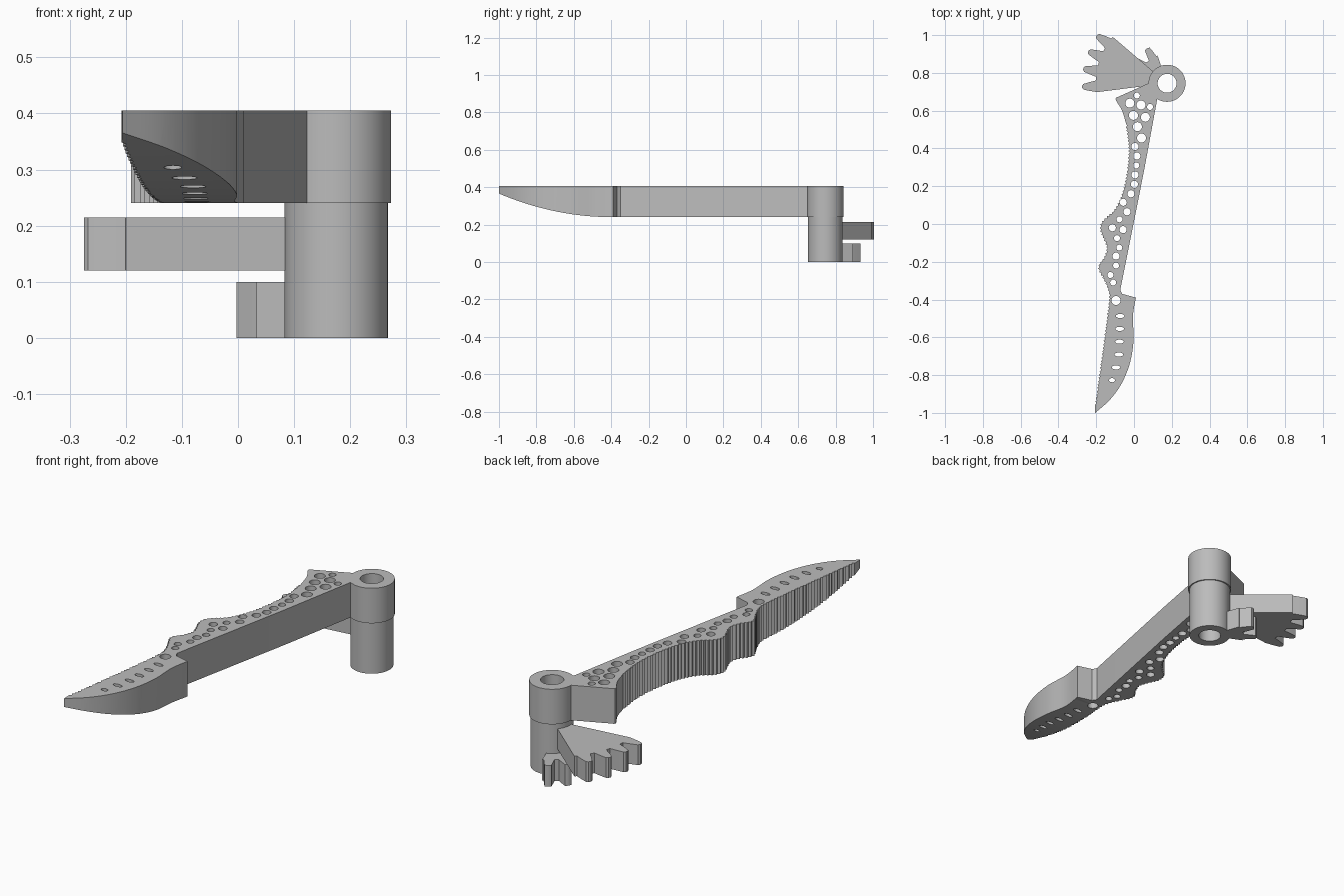
import bpy
import bmesh
import math
from mathutils import Vector

default_cube = bpy.data.objects.get("Cube")
if default_cube:
    bpy.data.objects.remove(default_cube, do_unlink=True)

# One plain grey for everything
GREY = (0.5, 0.5, 0.5, 1.0)
grey = bpy.data.materials.new("plain grey")
grey.use_nodes = True
grey.diffuse_color = GREY
grey.node_tree.nodes["Principled BSDF"].inputs["Base Color"].default_value = GREY

HUB = Vector((0.175, 0.745))
HUB_RADIUS, BORE_RADIUS, TUBE_RADIUS = 0.098, 0.05, 0.092
ARM_BOTTOM, ARM_TOP = 0.24, 0.405


def polar(center, radius, degrees):
    angle = math.radians(degrees)
    return Vector((center[0] + radius * math.cos(angle), center[1] + radius * math.sin(angle)))


def arc(center, radius, start, end, steps):
    return [polar(center, radius, start + (end - start) * i / steps) for i in range(steps + 1)]


def ellipse(center, rx, ry, sides):
    turns = [math.tau * i / sides for i in range(sides)]
    return [Vector((center[0] + rx * math.cos(t), center[1] + ry * math.sin(t))) for t in turns]


def smooth_path(points, steps=12):
    """Catmull-Rom path through the given points."""
    pts = [Vector(p) for p in points]
    pts = [pts[0]] + pts + [pts[-1]]
    path = []
    for a, b, c, d in zip(pts, pts[1:], pts[2:], pts[3:]):
        for i in range(steps):
            t = i / steps
            path.append(0.5 * (2 * b + (c - a) * t + (2 * a - 5 * b + 4 * c - d) * t ** 2
                               + (3 * b - a - 3 * c + d) * t ** 3))
    return path + [pts[-1]]


def serrate(path, step, depth):
    """Walk along the path in even steps, pushing every other point sideways."""
    result, travelled = [path[0]], 0.0
    for a, b in zip(path, path[1:]):
        travelled += (b - a).length
        if travelled >= step:
            travelled -= step
            side = (b - a).orthogonal().normalized()
            sign = 1 if len(result) % 2 else -1
            result.append(b + side * depth * sign)
    return result


def extrude_outline(name, loops, low, high):
    """Fill closed loops (inner ones become holes) and extrude them from low to high."""
    curve = bpy.data.curves.new(name, 'CURVE')
    curve.dimensions, curve.fill_mode = '2D', 'BOTH'
    curve.extrude = (high - low) / 2
    for loop in loops:
        spline = curve.splines.new('POLY')
        spline.points.add(len(loop) - 1)
        for point, co in zip(spline.points, loop):
            point.co = (co[0], co[1], 0, 1)
        spline.use_cyclic_u = True
    obj = bpy.data.objects.new(name, curve)
    bpy.context.collection.objects.link(obj)
    obj.location.z = (low + high) / 2
    select(obj)
    bpy.ops.object.convert(target='MESH')
    obj = bpy.context.view_layer.objects.active
    bm = bmesh.new()
    bm.from_mesh(obj.data)
    bmesh.ops.remove_doubles(bm, verts=bm.verts, dist=0.00001)
    bmesh.ops.recalc_face_normals(bm, faces=bm.faces)
    bm.to_mesh(obj.data)
    bm.free()
    obj.data.materials.clear()
    obj.data.materials.append(grey)
    return obj


def select(obj):
    bpy.ops.object.select_all(action='DESELECT')
    obj.select_set(True)
    bpy.context.view_layer.objects.active = obj


def finish(obj):
    select(obj)
    bpy.ops.object.shade_smooth_by_angle(angle=math.radians(30))


# Arm outline: hub arc, wavy serrated back edge, curved belly, straight inner edge
hub_arc = arc(HUB, HUB_RADIUS, -122, 180, 60)
shoulder = smooth_path([(-0.08, 0.675), (-0.097, 0.66), (-0.063, 0.6), (-0.042, 0.53)], 6)
back_edge = smooth_path([
    (-0.042, 0.53), (-0.026, 0.4), (-0.037, 0.265), (-0.063, 0.153), (-0.105, 0.07),
    (-0.16, 0.02), (-0.177, -0.03), (-0.143, -0.12), (-0.155, -0.175), (-0.187, -0.23),
    (-0.16, -0.29), (-0.135, -0.35), (-0.132, -0.42), (-0.165, -0.68), (-0.204, -0.96)], 60)
belly = smooth_path([
    (-0.206, -1), (-0.127, -0.93), (-0.063, -0.84), (-0.02, -0.73),
    (-0.002, -0.61), (-0.006, -0.49), (0.01, -0.39)], 6)
inner_edge = [(-0.062, -0.37), (-0.073, -0.35), (0.052, 0.276)]
outline = hub_arc + shoulder[:-1] + serrate(back_edge, 0.009, 0.004) + belly + inner_edge

# Round lightening holes, grouped by radius
round_holes = {
    0.016: [(0.015, 0.68), (0.085, 0.62), (0.012, 0.31), (-0.077, 0.025), (-0.09, -0.075),
            (-0.078, -0.125), (-0.095, -0.22), (-0.125, -0.27), (-0.11, -0.31)],
    0.019: [(0.005, 0.41), (0.005, 0.26), (0.002, 0.21), (-0.057, 0.115), (-0.037, 0.065),
            (-0.115, -0.02), (-0.058, -0.03), (-0.095, -0.17), (0.015, 0.36), (-0.016, 0.16)],
    0.024: [(-0.022, 0.64), (0.037, 0.63), (-0.003, 0.575), (0.06, 0.565), (0.018, 0.515),
            (0.04, 0.455), (-0.095, -0.405)],
}
loops = [outline, ellipse(HUB, BORE_RADIUS, BORE_RADIUS, 48)]
for radius, centers in round_holes.items():
    loops += [ellipse(c, radius, radius, 20) for c in centers]

# Row of flat slots down the blade
slot_x = [-0.073, -0.075, -0.077, -0.08, -0.095, -0.116]
for i, x in enumerate(slot_x):
    width = 0.016 if i == len(slot_x) - 1 else 0.023
    loops.append(ellipse((x, -0.487 - 0.068 * i), width, 0.011, 16))
arm = extrude_outline("arm_with_blade", loops, ARM_BOTTOM, ARM_TOP)

# Curved underside of the blade, cut away with a hidden prism
steps = 24
under_curve = [(-0.4 - 0.62 * i / steps, ARM_BOTTOM + 0.134 * (i / steps) ** 2)
               for i in range(steps + 1)]
cutter = extrude_outline("underside_cutter", [under_curve + [(-1.02, 0.1), (-0.4, 0.1)]], -0.5, 0.5)
cutter.rotation_euler = (math.pi / 2, 0, math.pi / 2)
cutter.hide_render = True
cut = arm.modifiers.new("underside", 'BOOLEAN')
cut.operation, cut.solver, cut.object = 'DIFFERENCE', 'EXACT', cutter
select(arm)
bpy.ops.object.modifier_apply(modifier=cut.name)
bpy.data.objects.remove(cutter, do_unlink=True)
finish(arm)

# Hollow pivot tube under the hub
tube = extrude_outline("pivot_tube", [
    ellipse(HUB, TUBE_RADIUS, TUBE_RADIUS, 64),
    ellipse(HUB, BORE_RADIUS, BORE_RADIUS, 48)], 0, ARM_BOTTOM)
finish(tube)


def gear_sector(name, low, high, start, end, root, tip, teeth, root_half, tip_half):
    """Fan-shaped gear segment growing out of the pivot tube."""
    shape = arc(HUB, 0.07, end, start, 8) + [polar(HUB, root, start)]
    middle = (root + tip) / 2
    for angle in teeth:
        mid_half = root_half * 0.45 + tip_half * 0.55
        profile = [(root, -root_half), (middle, -mid_half), (tip * 0.985, -tip_half),
                   (tip, -tip_half * 0.4), (tip, tip_half * 0.4), (tip * 0.985, tip_half),
                   (middle, mid_half), (root, root_half)]
        shape += [polar(HUB, r, angle + offset) for r, offset in profile]
    shape.append(polar(HUB, root, end))
    finish(extrude_outline(name, [shape], low, high))


# Large and small gear segments
gear_sector("large_gear_sector", 0.12, 0.215, 139.5, 187.2, 0.378, 0.45,
            [145.8 + 12.2 * k for k in range(4)], 4.6, 1.9)
gear_sector("small_gear_sector", 0, 0.1, 109, 156, 0.155, 0.213, [120, 144], 8.5, 4.0)
